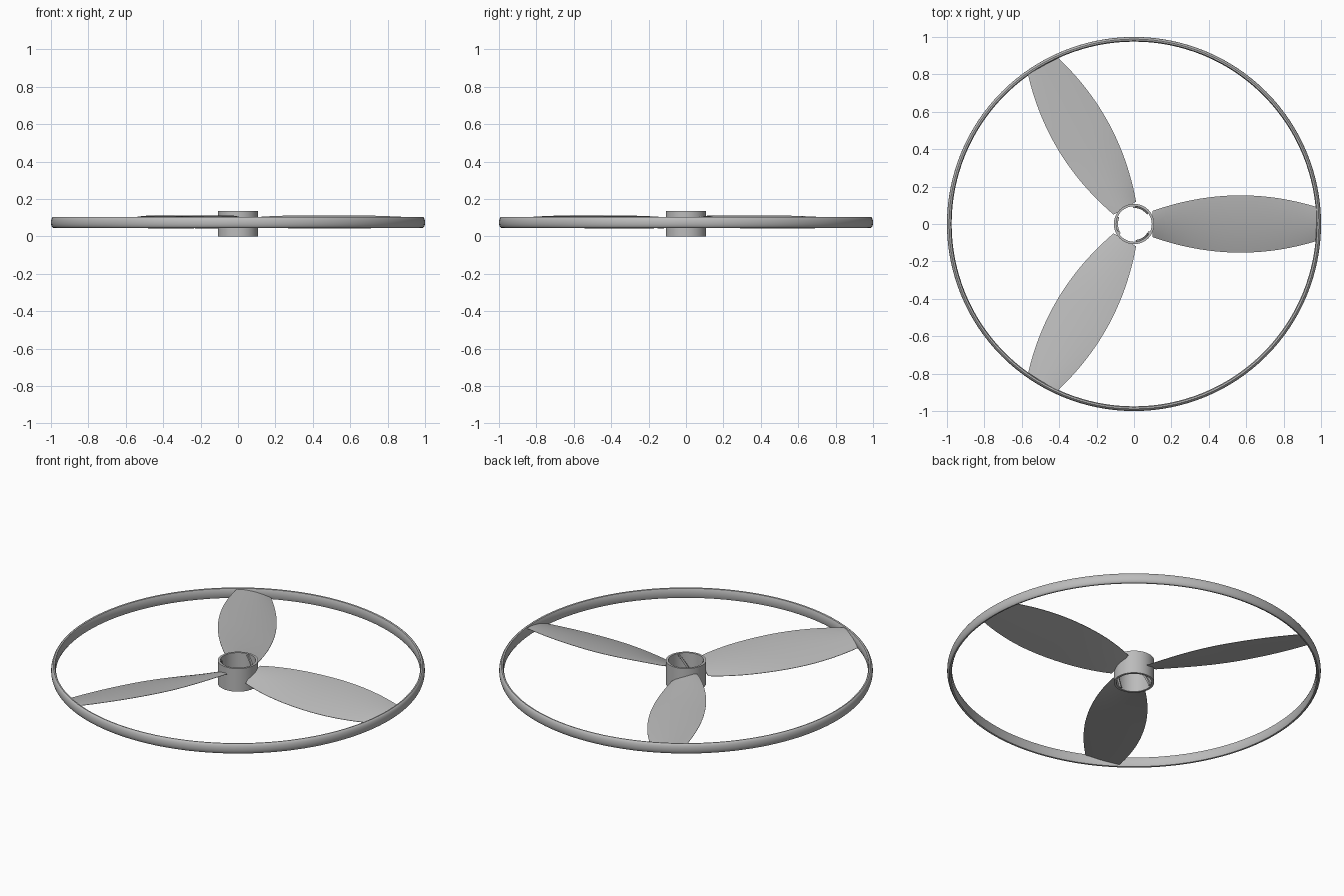
import bpy
import bmesh
import math

if "Cube" in bpy.data.objects:
    bpy.data.objects.remove(bpy.data.objects["Cube"], do_unlink=True)

grey = bpy.data.materials.new("plain grey")
grey.use_nodes = True
colour = (0.5, 0.5, 0.5, 1)
grey.diffuse_color = colour
grey.node_tree.nodes["Principled BSDF"].inputs["Base Color"].default_value = colour


def loft(name, sections, close_ends):
    """Skin a list of closed sections; either cap the ends or join them."""
    bm = bmesh.new()
    rows = [[bm.verts.new(p) for p in s] for s in sections]
    pairs = list(zip(rows, rows[1:]))
    if not close_ends:
        pairs.append((rows[-1], rows[0]))
    n = len(rows[0])
    for a, b in pairs:
        for i in range(n):
            j = (i + 1) % n
            bm.faces.new((a[i], a[j], b[j], b[i]))
    if close_ends:
        bm.faces.new(rows[0])
        bm.faces.new(rows[-1])
    bmesh.ops.recalc_face_normals(bm, faces=bm.faces)
    mesh = bpy.data.meshes.new(name)
    bm.to_mesh(mesh)
    bm.free()
    mesh.materials.append(grey)
    obj = bpy.data.objects.new(name, mesh)
    bpy.context.collection.objects.link(obj)
    bpy.ops.object.select_all(action="DESELECT")
    obj.select_set(True)
    bpy.context.view_layer.objects.active = obj
    bpy.ops.object.shade_smooth_by_angle(angle=math.radians(35))
    return obj


def polar(r, angle, z):
    return (r * math.cos(angle), r * math.sin(angle), z)


def revolve(name, profile, steps):
    turns = [math.tau * i / steps for i in range(steps)]
    return loft(name, [[polar(r, t, z) for r, z in profile] for t in turns], False)


# Outer ring: bulged outside, nearly flat inside
arc = [math.radians(-80 + 16 * i) for i in range(11)]
ring_profile = [(0.986 + 0.014 * math.cos(a), 0.075 + 0.03 * math.sin(a)) for a in arc]
ring_profile += [(0.98, 0.103), (0.975, 0.09), (0.975, 0.06), (0.98, 0.047)]
revolve("outer_ring", ring_profile, 128)

# Hub tube
revolve("hub", [(0.108, 0), (0.108, 0.136), (0.095, 0.136), (0.095, 0)], 64)


# Blade: cambered lens section, widest past the middle, steeper at the root
def blade_section(x):
    half = 0.153 - 0.375 * (x - 0.57) ** 2
    slope = 0.225 + 0.13 * max(0, (0.55 - x) / 0.45) ** 2
    across = [-math.cos(math.pi * i / 12) for i in range(13)]

    def point(u, side):
        bulge = 1 - u * u
        z = 0.077 + slope * u * half + bulge * (0.004 + side * 0.006) + side * 0.001
        return (x, u * half, z)

    return [point(u, 1) for u in across] + [point(u, -1) for u in reversed(across)]


stations = [0.098 + (0.98 - 0.098) * i / 24 for i in range(25)]
for k in range(3):
    blade = loft(f"blade_{k + 1}", [blade_section(x) for x in stations], True)
    blade.rotation_euler.z = math.tau * k / 3

# Slanted guide ribs inside the hub
for k in range(3):
    sections = []
    for i in range(9):
        f = i / 8
        t = math.radians(40 + 50 * f + 120 * k)
        w = math.radians(4)
        z = 0.004 + 0.126 * f
        sections.append([polar(0.097, t - w, z), polar(0.097, t + w, z),
                         polar(0.086, t + w, z), polar(0.086, t - w, z)])
    loft(f"hub_rib_{k + 1}", sections, True)
